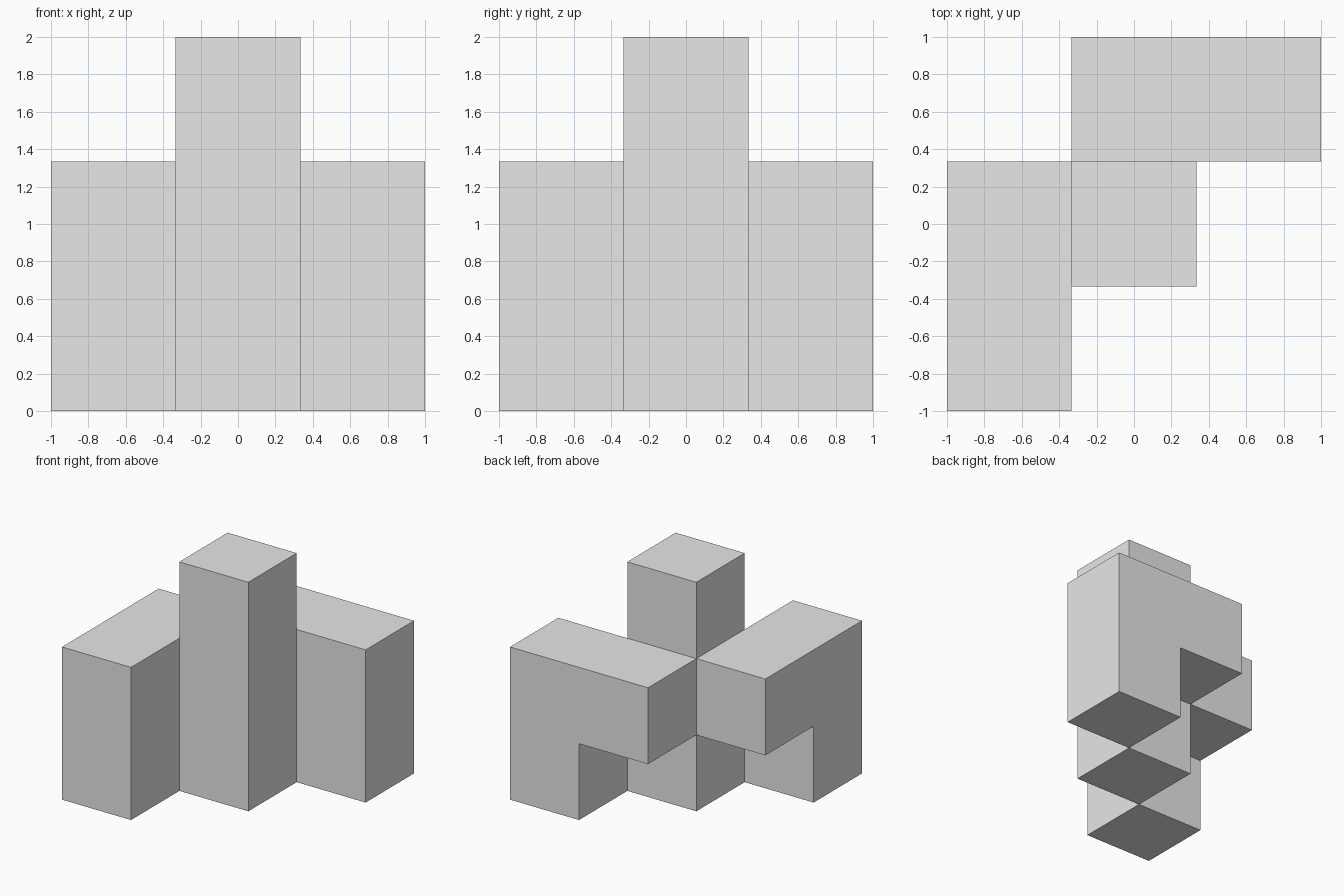
import bpy
import bmesh
from mathutils import Vector

cube = bpy.data.objects.get("Cube")
if cube:
    bpy.data.objects.remove(cube, do_unlink=True)

U = 2 / 3  # edge of one unit block

grey = bpy.data.materials.new("light_grey")
grey.use_nodes = True
grey.diffuse_color = (0.8, 0.8, 0.8, 1)
grey.node_tree.nodes["Principled BSDF"].inputs["Base Color"].default_value = grey.diffuse_color


def finish(name, bm):
    mesh = bpy.data.meshes.new(name)
    bmesh.ops.recalc_face_normals(bm, faces=bm.faces)
    bm.to_mesh(mesh)
    bm.free()
    mesh.materials.append(grey)
    obj = bpy.data.objects.new(name, mesh)
    bpy.context.collection.objects.link(obj)


def extrude_profile(name, points, depth):
    """Extrude a flat outline, given in block units, along depth."""
    bm = bmesh.new()
    face = bm.faces.new([bm.verts.new(Vector(p) * U) for p in points])
    result = bmesh.ops.extrude_face_region(bm, geom=[face])
    moved = [v for v in result["geom"] if isinstance(v, bmesh.types.BMVert)]
    bmesh.ops.translate(bm, verts=moved, vec=Vector(depth) * U)
    finish(name, bm)


# Central column, three blocks tall
column = [(-0.5, -0.5), (0.5, -0.5), (0.5, 0.5), (-0.5, 0.5)]
extrude_profile("central_column", [(x, y, 0) for x, y in column], (0, 0, 3))

# Hooked arms: a two-block leg with one block overhanging beside it
hook = [(1.5, 0), (1.5, 2), (-0.5, 2), (-0.5, 1), (0.5, 1), (0.5, 0)]
extrude_profile("back_arm", [(a, 0.5, z) for a, z in hook], (0, 1, 0))
extrude_profile("right_arm", [(-0.5, -a, z) for a, z in hook], (-1, 0, 0))
